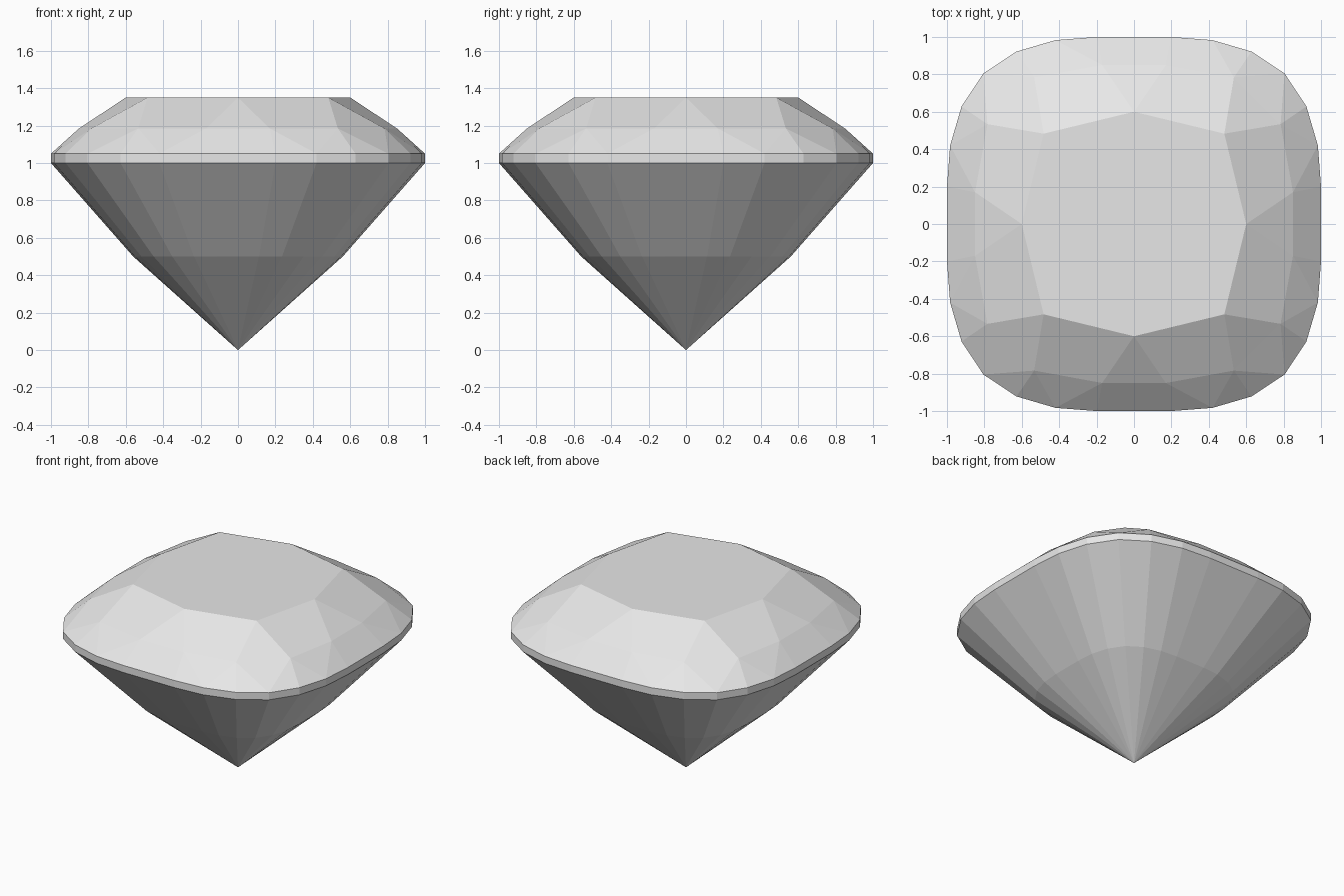
import bpy
import bmesh

cube = bpy.data.objects.get("Cube")
if cube:
    bpy.data.objects.remove(cube, do_unlink=True)

# One flat grey for the whole stone
grey = bpy.data.materials.new("pale_grey")
grey.use_nodes = True
colour = (0.8, 0.8, 0.8, 1)
grey.diffuse_color = colour
grey.node_tree.nodes["Principled BSDF"].inputs["Base Color"].default_value = colour

# Cushion outline: one eighth, mirrored to a quarter, then turned four times
eighth = [(1, 0), (1, 0.2), (0.983, 0.42), (0.922, 0.628), (0.805, 0.805)]
quarter = eighth + [(y, x) for x, y in reversed(eighth[1:-1])]
outline = []
for turn in range(4):
    outline += quarter
    quarter = [(-y, x) for x, y in quarter]
N = len(outline)

bm = bmesh.new()


def ring(scale, z, start=0, step=1):
    """Vertices on a scaled copy of the outline."""
    return [bm.verts.new((x * scale, y * scale, z)) for x, y in outline[start::step]]


def band(lower, upper):
    """Quads between two rings of equal count."""
    n = len(lower)
    for i in range(n):
        j = (i + 1) % n
        bm.faces.new((lower[i], lower[j], upper[j], upper[i]))


# Pavilion: culet, break ring and girdle
culet = bm.verts.new((0, 0, 0))
pavilion = ring(0.56, 0.5)
girdle_low = ring(1, 1.0)
girdle_top = ring(1, 1.05)
for i in range(N):
    bm.faces.new((culet, pavilion[(i + 1) % N], pavilion[i]))
band(pavilion, girdle_low)
band(girdle_low, girdle_top)

# Crown: girdle facets, kites and star facets up to the octagonal table
crown = ring(0.85, 1.185, 1, 2)
table = ring(0.6, 1.35, 0, 4)
M = len(crown)
for i in range(M):
    left, mid, right = (girdle_top[(2 * i + k) % N] for k in (1, 2, 3))
    a, b = crown[i], crown[(i + 1) % M]
    bm.faces.new((left, mid, a))
    bm.faces.new((mid, right, b))
    bm.faces.new((mid, b, a))
for i, corner in enumerate(table):
    following = table[(i + 1) % len(table)]
    bm.faces.new((corner, crown[2 * i - 1], crown[2 * i]))
    bm.faces.new((corner, crown[2 * i], crown[2 * i + 1], following))
bm.faces.new(table)

bmesh.ops.recalc_face_normals(bm, faces=bm.faces)
mesh = bpy.data.meshes.new("cut_gem")
bm.to_mesh(mesh)
bm.free()
mesh.materials.append(grey)
gem = bpy.data.objects.new("cut_gem", mesh)
bpy.context.collection.objects.link(gem)
